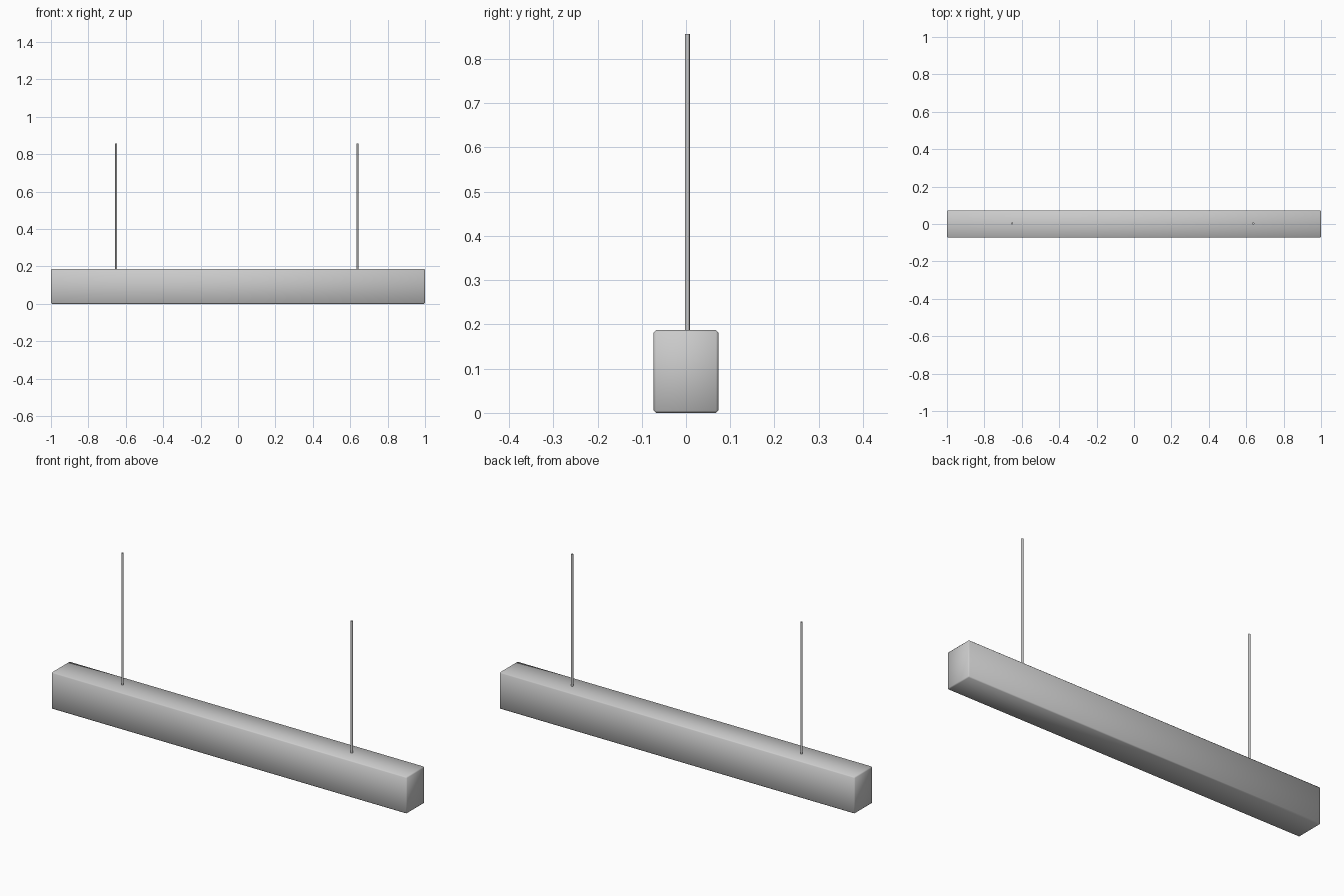
import bpy

cube = bpy.data.objects.get("Cube")
if cube:
    bpy.data.objects.remove(cube, do_unlink=True)

GREY = (0.6, 0.6, 0.6, 1)
metal = bpy.data.materials.new("light grey metal")
metal.use_nodes = True
metal.diffuse_color = GREY
metal.node_tree.nodes["Principled BSDF"].inputs["Base Color"].default_value = GREY

LENGTH, DEPTH, HEIGHT, TOP = 2.0, 0.146, 0.187, 0.857


def finish(name):
    obj = bpy.context.object
    obj.name = name
    obj.data.materials.append(metal)
    return obj


# Long lamp housing with narrow, softly shaded edges
bpy.ops.mesh.primitive_cube_add(size=1, location=(0, 0, HEIGHT / 2))
housing = finish("lamp_housing")
housing.scale = (LENGTH, DEPTH, HEIGHT)
bpy.ops.object.transform_apply(location=False, rotation=False, scale=True)
bevel = housing.modifiers.new("edge bevel", "BEVEL")
bevel.width = 0.005
bevel.segments = 1
bpy.ops.object.shade_smooth()

# Two hanging rods, seated slightly inside the housing
base = HEIGHT - 0.005
for name, x in (("right_hanging_rod", -0.652), ("left_hanging_rod", 0.638)):
    bpy.ops.mesh.primitive_cylinder_add(
        vertices=16, radius=0.0055, depth=TOP - base,
        location=(x, 0.003, (TOP + base) / 2))
    finish(name)
    bpy.ops.object.shade_smooth_by_angle()
